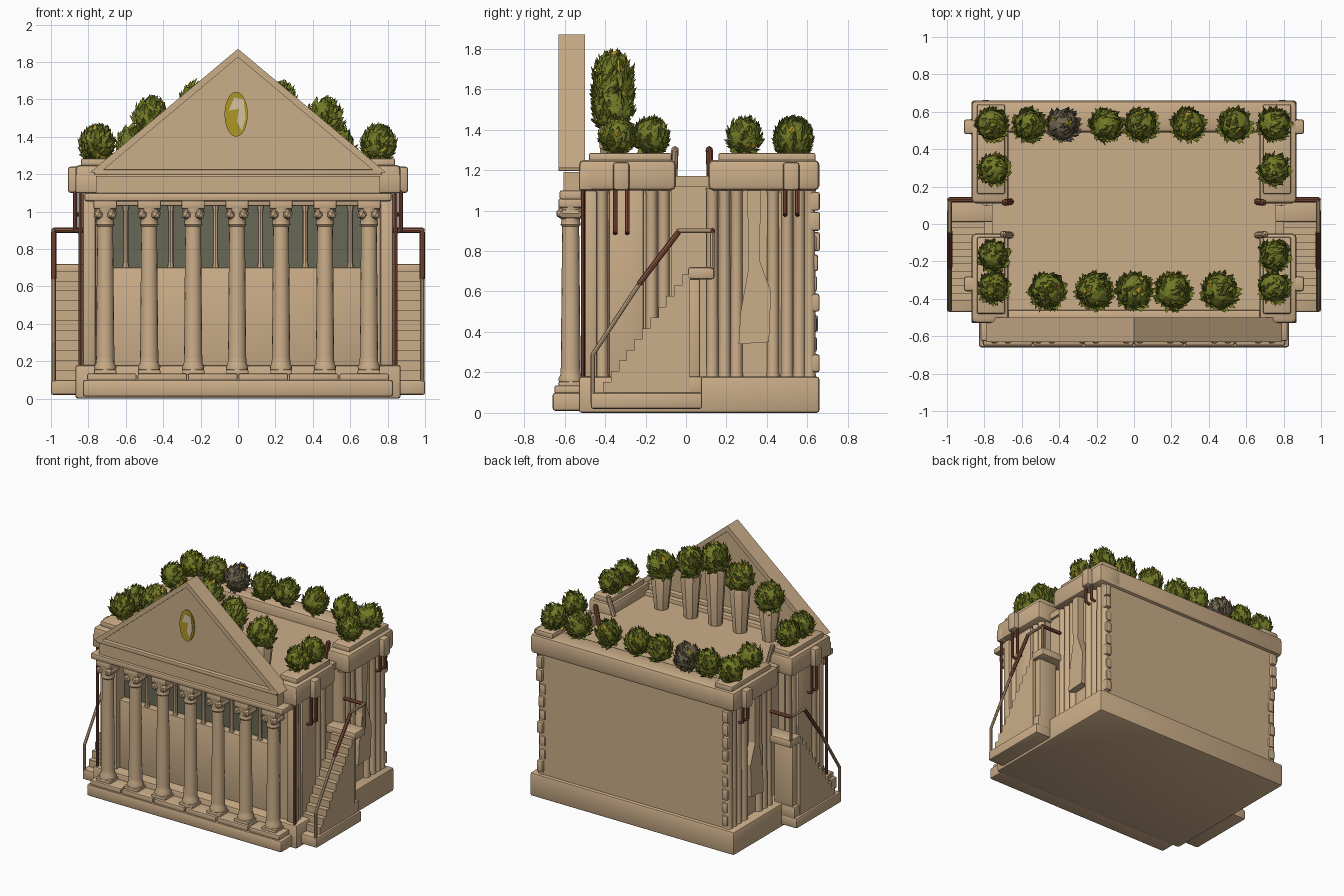
import bpy, bmesh, math, random
from mathutils import Vector, Matrix

random.seed(4)
if "Cube" in bpy.data.objects:
    bpy.data.objects.remove(bpy.data.objects["Cube"])


def material(name, r, g, b):
    m = bpy.data.materials.new(name)
    m.use_nodes = True
    m.diffuse_color = (r, g, b, 1)
    m.node_tree.nodes["Principled BSDF"].inputs["Base Color"].default_value = (r, g, b, 1)
    return m


SAND = material("sandstone", 0.60, 0.42, 0.25)
COPPER = material("copper", 0.23, 0.08, 0.045)
GLASS = material("dark_glass", 0.14, 0.14, 0.095)
LEAF = material("olive_leaf", 0.17, 0.20, 0.02)
GOLD = material("gold", 0.42, 0.31, 0.02)
CREAM = material("cream", 0.68, 0.55, 0.35)
DRY = material("dry_leaf", 0.16, 0.13, 0.08)


def finish(name, bm, mats, smooth=True):
    bmesh.ops.recalc_face_normals(bm, faces=bm.faces)
    me = bpy.data.meshes.new(name)
    bm.to_mesh(me)
    bm.free()
    ob = bpy.data.objects.new(name, me)
    bpy.context.collection.objects.link(ob)
    for m in mats:
        me.materials.append(m)
    if smooth:
        bpy.ops.object.select_all(action="DESELECT")
        ob.select_set(True)
        bpy.context.view_layer.objects.active = ob
        bpy.ops.object.shade_smooth_by_angle(angle=math.radians(35))
    return ob


def box(name, x, y, z, mat=SAND, bevel=0.0):
    """Box from (min, max) pairs."""
    bm = bmesh.new()
    bmesh.ops.create_cube(bm, size=1)
    for v in bm.verts:
        v.co = [(a + b) / 2 + c * abs(b - a) for (a, b), c in zip((x, y, z), v.co)]
    if bevel:
        bmesh.ops.bevel(bm, geom=bm.edges[:], offset=bevel, segments=2, affect="EDGES", profile=0.5)
    return finish(name, bm, [mat])


def prism(name, pts, axis, a, b, mat=SAND):
    """Extrude an outline along x (points are y, z) or y (points are x, z)."""
    bm = bmesh.new()
    vs = [bm.verts.new((a, p, q) if axis == "x" else (p, a, q)) for p, q in pts]
    f = bm.faces.new(vs)
    ext = bmesh.ops.extrude_face_region(bm, geom=[f])["geom"]
    d = Vector((b - a, 0, 0)) if axis == "x" else Vector((0, b - a, 0))
    bmesh.ops.translate(bm, vec=d, verts=[g for g in ext if isinstance(g, bmesh.types.BMVert)])
    return finish(name, bm, [mat], False)


def lathe(name, profile, x, y, mat=SAND, n=16):
    """Closed round part from (radius, z) points."""
    bm = bmesh.new()
    rings = [[bm.verts.new((x + r * math.cos(k * math.tau / n), y + r * math.sin(k * math.tau / n), z))
              for k in range(n)] for r, z in profile]
    for lo, hi in zip(rings, rings[1:]):
        for k in range(n):
            bm.faces.new((lo[k], lo[k - 1], hi[k - 1], hi[k]))
    bm.faces.new(rings[0])
    bm.faces.new(rings[-1])
    return finish(name, bm, [mat])


def tube(name, pts, r, mat):
    """Rod along a path, with a round joint at each point."""
    bm = bmesh.new()
    for p, q in zip(pts, pts[1:]):
        p, q = Vector(p), Vector(q)
        m = Matrix.Translation((p + q) / 2) @ (q - p).to_track_quat("Z", "Y").to_matrix().to_4x4()
        bmesh.ops.create_cone(bm, cap_ends=True, segments=8, radius1=r, radius2=r, depth=(q - p).length, matrix=m)
    for p in pts:
        bmesh.ops.create_icosphere(bm, subdivisions=1, radius=r * 1.1, matrix=Matrix.Translation(p))
    return finish(name, bm, [mat])


def bush(name, x, y, z, r, rz, mat=LEAF):
    """Leafy ball: a solid core covered by pointed leaf blades."""
    bm = bmesh.new()
    bmesh.ops.create_icosphere(bm, subdivisions=2, radius=0.92)
    for k in range(110):
        d = Vector([random.gauss(0, 1) for _ in range(3)]).normalized()
        t = d.cross(Vector((random.random(), 0.3, 1))).normalized()
        u = d.cross(t)
        w = random.uniform(0.14, 0.24)
        a, b, e = d * 0.88 + t * w, d * 0.88 - t * w, d * 0.98 + u * w
        tip = d * random.uniform(1.05, 1.2) - u * random.uniform(0.15, 0.4)
        va, vb, ve, vt = [bm.verts.new(c) for c in (a, b, e, tip)]
        gold = random.random() < 0.07
        for f in ((va, ve, vt), (ve, vb, vt), (vb, va, vt)):
            bm.faces.new(f).material_index = int(gold)
    for v in bm.verts:
        v.co = (x + v.co.x * r, y + v.co.y * r, z + v.co.z * rz)
    finish(name, bm, [mat, GOLD], False)


# Base, core building and roof deck
box("base", (-0.87, 0.87), (-0.53, 0.66), (0, 0.18), bevel=0.015)
box("front_plinth", (-0.83, 0.83), (-0.66, -0.45), (0.01, 0.10), bevel=0.015)
for i in range(6):
    x = -0.81 + i * 0.27
    box("plinth_slab", (x + 0.004, x + 0.266), (-0.65, -0.44), (0.095, 0.135), bevel=0.008)
box("core", (-0.74, 0.74), (-0.37, 0.62), (0.15, 1.14))
box("back_wall", (-0.79, 0.79), (0.58, 0.635), (0.15, 1.12))
box("roof_deck", (-0.76, 0.76), (-0.50, 0.60), (1.12, 1.17))
box("back_cornice", (-0.87, 0.87), (0.49, 0.66), (1.10, 1.25), bevel=0.025)
box("front_cornice", (-0.87, 0.87), (-0.53, -0.46), (1.10, 1.20), bevel=0.01)

# Front wall, windows and balusters behind the colonnade
box("front_lower_wall", (-0.78, 0.78), (-0.44, -0.36), (0.13, 0.70), bevel=0.01)
box("front_window", (-0.74, 0.74), (-0.38, -0.365), (0.69, 1.08), GLASS)
box("window_lintel", (-0.78, 0.78), (-0.50, -0.37), (1.03, 1.10), bevel=0.01)
for i in range(13):
    lathe("window_post", [(0.02, 0.70), (0.014, 0.73), (0.014, 1.0), (0.022, 1.04)], -0.72 + i * 0.12, -0.42, n=8)

# Colonnade
for i in range(7):
    x, y = -0.71 + i * 0.235, -0.57
    box("column_foot", (x - 0.06, x + 0.06), (y - 0.06, y + 0.06), (0.125, 0.155), bevel=0.006)
    lathe("column", [(0.058, 0.15), (0.06, 0.17), (0.05, 0.19), (0.049, 0.22), (0.042, 0.92),
                     (0.05, 0.93), (0.045, 0.95), (0.06, 1.01), (0.06, 1.04)], x, y)
    for s in (-1, 1):
        tube("column_scroll", [(x + s * 0.036, y - 0.045, 0.985), (x + s * 0.036, y + 0.045, 0.985)], 0.026, SAND)
    box("column_abacus", (x - 0.062, x + 0.062), (y - 0.06, y + 0.06), (1.015, 1.06), bevel=0.008)

# Entablature and pediment
box("architrave", (-0.82, 0.82), (-0.625, -0.49), (1.055, 1.10), bevel=0.01)
box("frieze", (-0.76, 0.76), (-0.605, -0.49), (1.10, 1.19))
box("pediment_sill", (-0.77, 0.77), (-0.63, -0.50), (1.195, 1.225), bevel=0.006)
prism("pediment_panel", [(-0.75, 1.22), (0.75, 1.22), (0, 1.84)], "y", -0.60, -0.54)
for s in (-1, 1):
    prism("pediment_rake", [(0, 1.87), (s * 0.79, 1.21), (s * 0.735, 1.21), (0, 1.825)], "y", -0.63, -0.50)


def disc(name, rx, rz, y, mat, x=-0.01):
    pts = [(x + rx * math.cos(k * math.tau / 24), 1.52 + rz * math.sin(k * math.tau / 24)) for k in range(24)]
    prism(name, pts, "y", -0.595, y, mat)


disc("medallion", 0.062, 0.12, -0.609, GOLD)
prism("medallion_relief", [(-0.05, 1.54), (-0.02, 1.61), (0.03, 1.60), (0.04, 1.5), (0.02, 1.43), (-0.005, 1.48),
                           (0.005, 1.55)], "y", -0.605, -0.614, CREAM)

# Side walls, cornices, pipes and stairs
for s, side in ((-1, "right_"), (1, "left_")):
    def sbox(name, x0, x1, y, z, mat=SAND, bevel=0.0):
        return box(side + name, sorted((s * x0, s * x1)), y, z, mat, bevel)

    def stube(name, pts, r, mat):
        return tube(side + name, [(s * a, b, c) for a, b, c in pts], r, mat)

    sbox("front_side_wall", 0.70, 0.79, (-0.48, -0.07), (0.15, 1.12))
    sbox("back_side_wall", 0.70, 0.79, (0.10, 0.63), (0.15, 1.12))
    sbox("front_corner_pier", 0.76, 0.83, (-0.50, -0.44), (0.13, 1.10), bevel=0.012)
    sbox("side_panel", 0.78, 0.815, (-0.38, -0.21), (0.15, 1.11), bevel=0.01)
    for y in (-0.415, -0.17, -0.11, 0.13, 0.19, 0.25, 0.43, 0.50, 0.56, 0.61):
        lathe(side + "pilaster", [(0.034, 0.17), (0.03, 0.2), (0.028, 1.08), (0.034, 1.11)], s * 0.79, y, n=12)
    for y0, y1 in ((-0.53, -0.05), (0.11, 0.66)):
        sbox("cornice", 0.67, 0.87, (y0, y1), (1.10, 1.25), bevel=0.025)
        sbox("planter", 0.69, 0.84, (y0 + 0.05, y1 - 0.02), (1.24, 1.285), bevel=0.01)
    stube("gap_post_front", [(0.66, -0.06, 1.17), (0.70, -0.055, 1.30)], 0.018, SAND)
    stube("gap_post_back", [(0.66, 0.12, 1.17), (0.69, 0.115, 1.30)], 0.018, COPPER)

    # Brackets with hooked pipes below
    for y, low in ((-0.32, 0.90), (0.52, 0.99)):
        sbox("bracket", 0.82, 0.91, (y - 0.04, y + 0.04), (1.10, 1.24), bevel=0.015)
        for dy in (-0.03, 0.03):
            stube("hook_pipe", [(0.87, y + dy, 1.11), (0.87, y + dy, low), (0.84, y + dy, low - 0.01)], 0.011, COPPER)
    stube("corner_pipe", [(0.842, -0.51, 1.10), (0.842, -0.51, 0.17)], 0.01, COPPER)

    # Hanging cloth
    prism(side + "hanging_cloth", [(0.30, 1.23), (0.37, 1.23), (0.365, 0.75), (0.42, 0.60), (0.41, 0.35),
                                   (0.26, 0.34), (0.27, 0.50), (0.31, 0.72)], "x", s * 0.78, s * 0.845)

    # Stair flight with landing
    sbox("stair_slab", 0.82, 1.0, (-0.47, 0.08), (0.02, 0.10), bevel=0.012)
    steps, outline = 11, [(0.02, 0.10), (-0.41, 0.10)]
    for i in range(steps):
        y, z = -0.41 + i * 0.039, 0.10 + (i + 1) * 0.053
        outline += [(y, z), (y + 0.039, z)]
    prism(side + "stair_flight", outline, "x", s * 0.80, s * 0.985)
    sbox("landing_post", 0.80, 0.96, (0.0, 0.07), (0.09, 0.68), bevel=0.01)
    sbox("landing_foot", 0.80, 0.98, (-0.01, 0.08), (0.09, 0.18), bevel=0.01)
    sbox("landing", 0.74, 0.99, (0.01, 0.14), (0.66, 0.72), bevel=0.012)
    stube("lower_rail", [(0.985, -0.46, 0.05), (0.985, -0.46, 0.29), (0.985, -0.23, 0.64)], 0.011, SAND)
    stube("middle_rail", [(0.985, -0.23, 0.64), (0.985, -0.04, 0.89)], 0.014, COPPER)
    stube("upper_rail", [(0.985, -0.04, 0.90), (0.985, 0.13, 0.90), (0.985, 0.13, 0.72)], 0.011, SAND)
    stube("cross_rail", [(0.985, 0.13, 0.90), (0.80, 0.13, 0.90)], 0.014, COPPER)

    # Rough corner stones at the back
    for i in range(9):
        z, j = 0.20 + i * 0.1, random.uniform(0, 0.02)
        sbox("corner_stone", 0.75 + j, 0.80 + j, (0.60, 0.645 + j), (z, z + 0.075 + j), bevel=0.012)

    # Side bushes
    for y in (-0.34, -0.17, 0.29):
        bush(side + "side_bush", s * 0.75, y, 1.365, 0.085, 0.095)

# Back bushes, one of them dry
for x in (-0.76, -0.56, -0.38, -0.15, 0.04, 0.29, 0.54, 0.75):
    bush("back_bush", x, 0.53, 1.355, 0.09, 0.10, DRY if x == -0.38 else LEAF)

# Potted bushes stepping up behind the pediment
for x, z in ((-0.46, 1.49), (-0.21, 1.58), (0, 1.67), (0.21, 1.58), (0.46, 1.49)):
    lathe("bush_pot", [(0.05, 1.16), (0.075, z - 0.10), (0.06, z - 0.06)], x, -0.36, n=8)
    bush("front_bush", x, -0.36, z, 0.10, 0.115)
